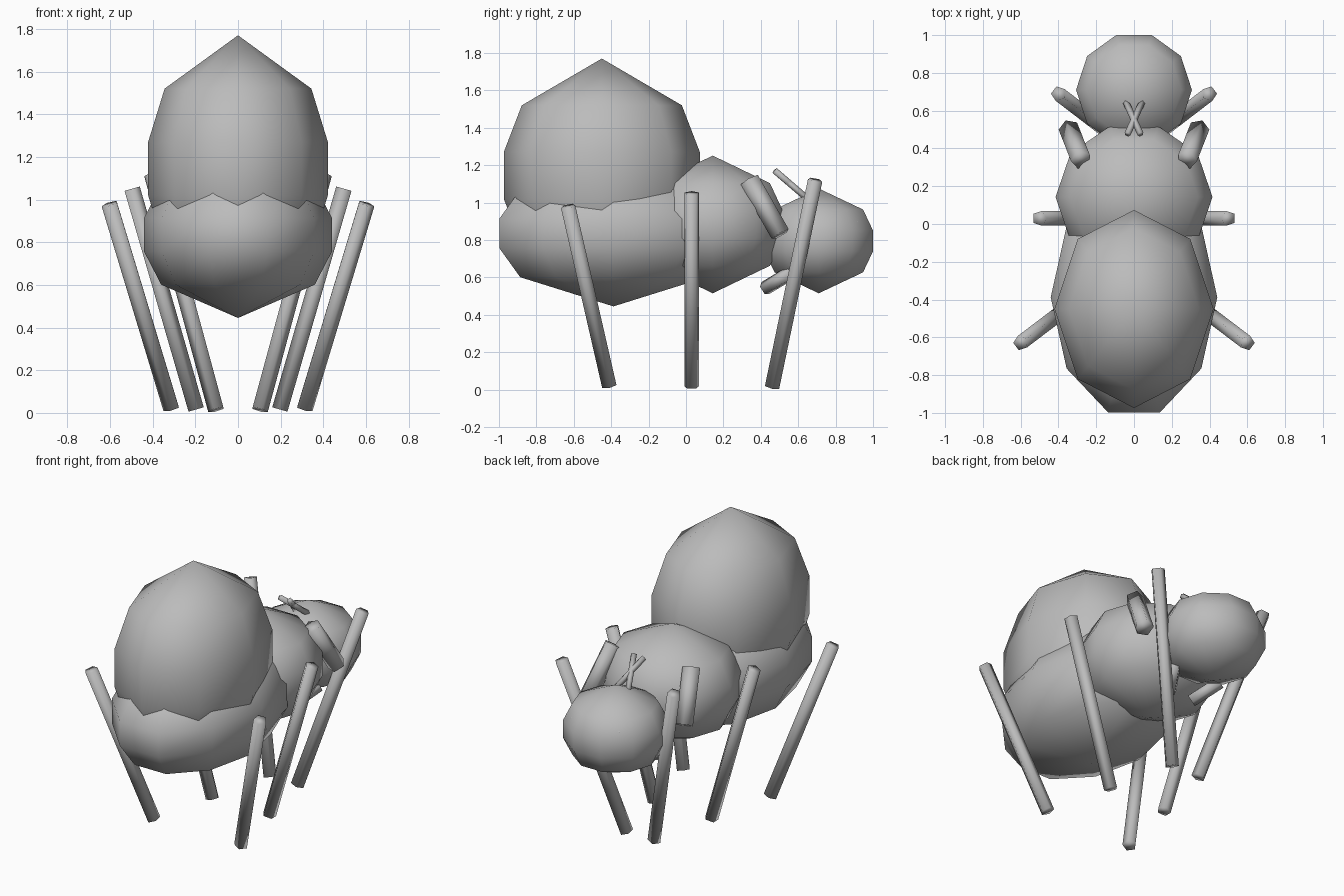
import bpy, bmesh, math
from mathutils import Vector

if "Cube" in bpy.data.objects:
    bpy.data.objects.remove(bpy.data.objects["Cube"])

grey = bpy.data.materials.new("plain_grey")
grey.diffuse_color = (0.5, 0.5, 0.5, 1)
grey.use_nodes = True
grey.node_tree.nodes["Principled BSDF"].inputs["Base Color"].default_value = grey.diffuse_color


def finish(name, bm):
    bmesh.ops.recalc_face_normals(bm, faces=bm.faces)
    mesh = bpy.data.meshes.new(name)
    bm.to_mesh(mesh)
    bm.free()
    mesh.materials.append(grey)
    mesh.polygons.foreach_set("use_smooth", [True] * len(mesh.polygons))
    obj = bpy.data.objects.new(name, mesh)
    bpy.context.collection.objects.link(obj)
    return obj


def blob(name, center, radii, sides=10):
    """Ellipsoid whose rings are evenly spaced in height."""
    bm = bmesh.new()
    c = Vector(center)

    def point(angle, h):
        r = math.sqrt(max(0, 1 - h * h))
        return bm.verts.new(c + Vector((radii[0] * r * math.cos(angle),
                                        radii[1] * r * math.sin(angle),
                                        radii[2] * h)))

    rings = [[point(2 * math.pi * i / sides, h) for i in range(sides)]
             for h in (-0.6, -0.2, 0.2, 0.6)]
    low, high = point(0, -1), point(0, 1)
    for i in range(sides):
        j = (i + 1) % sides
        bm.faces.new((low, rings[0][j], rings[0][i]))
        bm.faces.new((high, rings[-1][i], rings[-1][j]))
        for a, b in zip(rings, rings[1:]):
            bm.faces.new((a[i], a[j], b[j], b[i]))
    return finish(name, bm)


def rod_pair(name, start, end, radius, sides=5):
    """Straight rod from start to end, mirrored across x."""
    for side, s in (("right", 1), ("left", -1)):
        a = Vector((s * start[0], start[1], start[2]))
        b = Vector((s * end[0], end[1], end[2]))
        bm = bmesh.new()
        bmesh.ops.create_cone(bm, cap_ends=True, segments=sides,
                              radius1=radius, radius2=radius, depth=(b - a).length)
        turn = (b - a).to_track_quat('Z', 'Y').to_matrix()
        bmesh.ops.rotate(bm, verts=bm.verts, matrix=turn)
        bmesh.ops.translate(bm, verts=bm.verts, vec=(a + b) / 2)
        finish(f"{name}_{side}", bm)


# Body segments
blob("abdomen_dome", (0, -0.45, 1.145), (0.43, 0.535, 0.625), 8)
blob("abdomen", (0, -0.388, 0.835), (0.45, 0.655, 0.39))
blob("thorax", (0, 0.143, 0.883), (0.424, 0.402, 0.368))
blob("head", (0, 0.71, 0.795), (0.313, 0.311, 0.28))

# Legs: upper end, foot
rod_pair("front_leg", (0.60, -0.63, 0.98), (0.31, -0.41, 0.02), 0.041)
rod_pair("middle_leg", (0.50, 0.03, 1.05), (0.20, 0.03, 0.015), 0.041)
rod_pair("back_leg", (0.40, 0.69, 1.12), (0.10, 0.46, 0.015), 0.041)

# Thick stubs beside the neck, crossed feelers and jaws
rod_pair("shoulder_stub", (0.28, 0.34, 1.12), (0.345, 0.505, 0.83), 0.055)
rod_pair("feeler", (0.035, 0.475, 1.17), (-0.045, 0.65, 1.02), 0.018)
rod_pair("jaw", (0.08, 0.42, 0.54), (0.17, 0.57, 0.63), 0.04)

# Tiny eyes sunk into the head
for side, s in (("right", 1), ("left", -1)):
    blob(f"eye_{side}", (s * 0.16, 0.905, 0.89), (0.02, 0.02, 0.02), 8)
